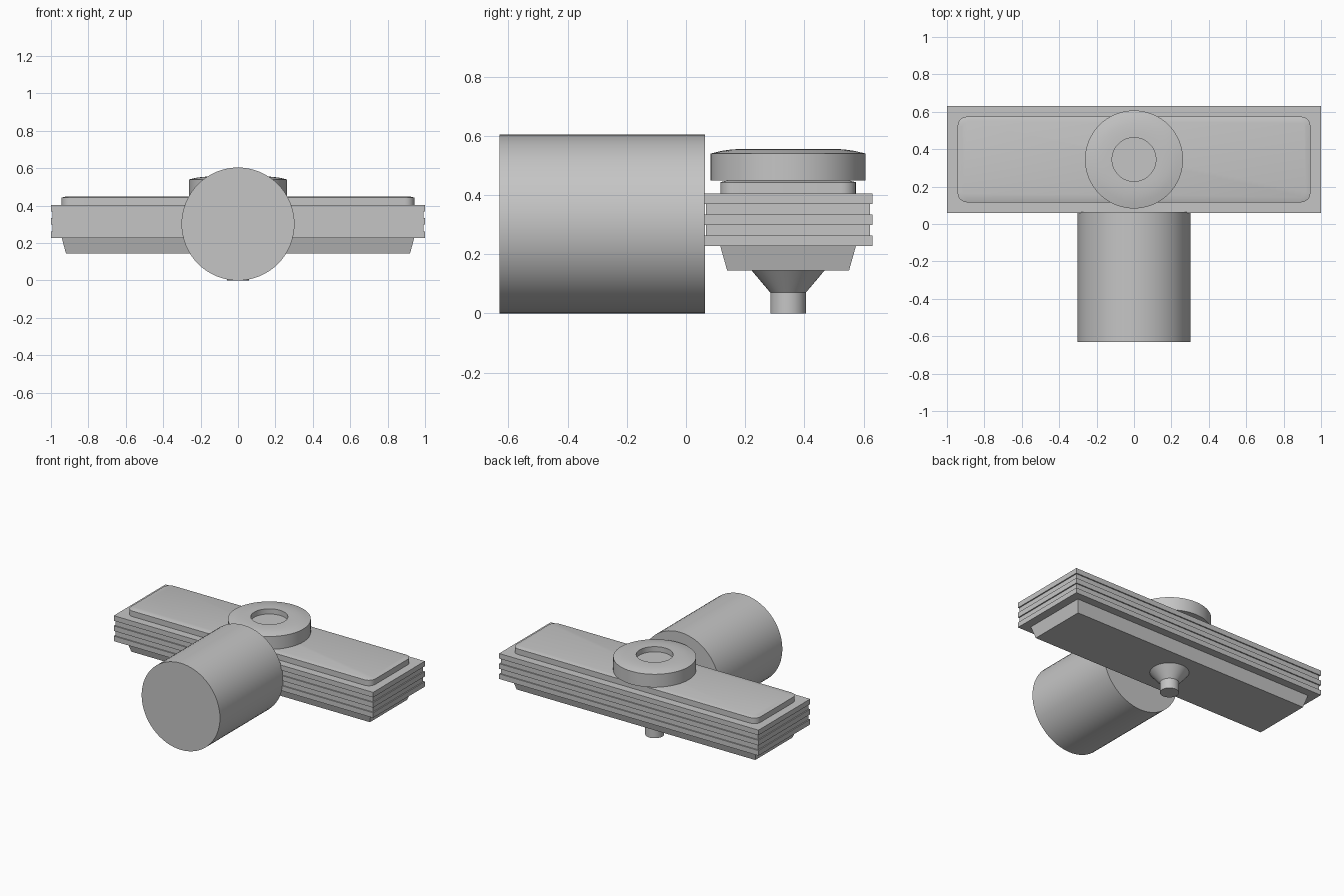
import bpy, bmesh, math
from mathutils import Matrix

cube = bpy.data.objects.get("Cube")
if cube:
    bpy.data.objects.remove(cube, do_unlink=True)

grey = bpy.data.materials.new("plain grey")
grey.use_nodes = True
grey.diffuse_color = (0.56, 0.56, 0.56, 1)
grey.node_tree.nodes["Principled BSDF"].inputs["Base Color"].default_value = grey.diffuse_color

CENTRE_Y = 0.345


def outline(hx, hy, r, steps):
    """Rounded rectangle, sharp when steps is 0, a circle when hx = hy = r."""
    pts = []
    for quarter, (sx, sy) in enumerate([(1, 1), (-1, 1), (-1, -1), (1, -1)]):
        for i in range(steps + 1):
            a = (quarter + i / max(steps, 1)) * math.pi / 2
            dx, dy = (math.cos(a) * r, math.sin(a) * r) if steps else (0, 0)
            pts.append((sx * (hx - r) + dx, sy * (hy - r) + dy))
    return pts


def loft(name, sections, steps=0, matrix=Matrix.Translation((0, CENTRE_Y, 0))):
    """Skin stacked sections (half x, half y, corner radius, height)."""
    bm = bmesh.new()
    rings = [[bm.verts.new((x, y, z)) for x, y in outline(hx, hy, r, steps)]
             for hx, hy, r, z in sections]
    for low, high in zip(rings, rings[1:]):
        for i in range(len(low)):
            j = (i + 1) % len(low)
            bm.faces.new((low[i], low[j], high[j], high[i]))
    bm.faces.new(rings[0][::-1])
    bm.faces.new(rings[-1])
    bmesh.ops.remove_doubles(bm, verts=bm.verts, dist=1e-5)
    bmesh.ops.recalc_face_normals(bm, faces=bm.faces)
    bm.transform(matrix)
    mesh = bpy.data.meshes.new(name)
    bm.to_mesh(mesh)
    bm.free()
    mesh.materials.append(grey)
    obj = bpy.data.objects.new(name, mesh)
    bpy.context.collection.objects.link(obj)
    bpy.ops.object.select_all(action='DESELECT')
    obj.select_set(True)
    bpy.context.view_layer.objects.active = obj
    if steps:
        bpy.ops.object.shade_smooth_by_angle(angle=math.radians(30))
    return obj


def turned(name, profile, **kw):
    """Round part from (radius, height) pairs."""
    return loft(name, [(r, r, r, z) for r, z in profile], steps=16, **kw)


# Long body: five equal bands, every second one recessed as a groove
bottom, band = 0.227, 0.0355
sections = []
for i in range(5):
    inset = 0.008 * (i % 2)
    for z in (bottom + i * band, bottom + (i + 1) * band):
        sections.append((1 - inset, 0.285 - inset, 0, z))
loft("grooved_body", sections)

# Tapered tray below and rounded plate above
loft("lower_tray", [(0.92, 0.206, 0, 0.145), (0.942, 0.229, 0, 0.227)])
loft("top_plate", [(0.943, 0.229, 0.05, 0.404), (0.943, 0.229, 0.05, 0.443),
                   (0.918, 0.204, 0.03, 0.45)], steps=6)

# Round cap with a shallow domed rim and a sunken centre
turned("round_cap", [(0.262, 0.449), (0.262, 0.54), (0.225, 0.549), (0.19, 0.554),
                     (0.15, 0.556), (0.117, 0.556), (0.117, 0.52)])

# Funnel and spout underneath
turned("funnel_spout", [(0.06, 0), (0.06, 0.07), (0.125, 0.147)])

# Large barrel lying along y at the front
turned("front_barrel", [(0.302, -0.065), (0.302, 0.63)],
       matrix=Matrix.Translation((0, 0, 0.302)) @ Matrix.Rotation(math.pi / 2, 4, 'X'))
